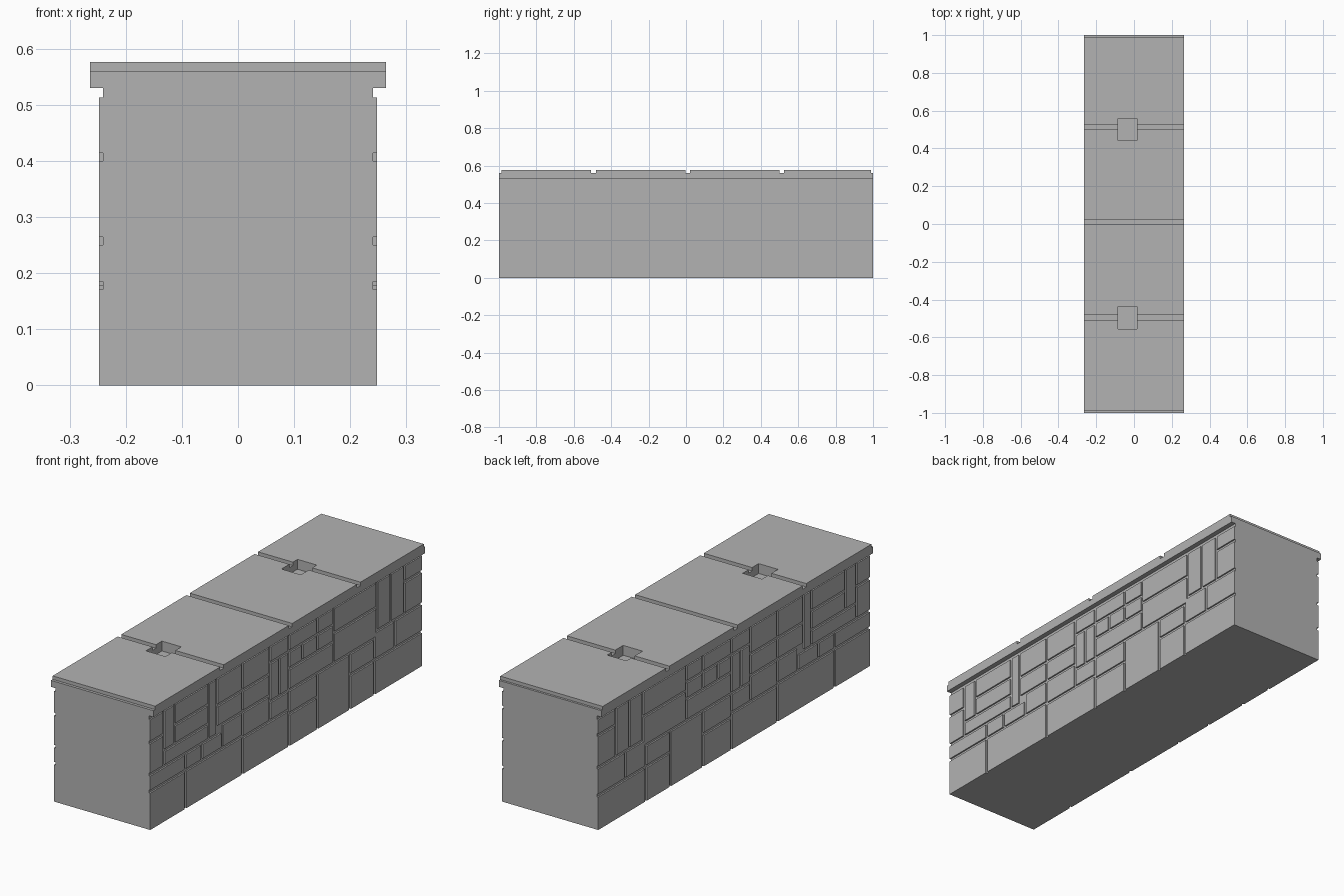
import bpy
import bmesh

if "Cube" in bpy.data.objects:
    bpy.data.objects.remove(bpy.data.objects["Cube"], do_unlink=True)

# Single stone colour
stone = bpy.data.materials.new("grey_stone")
stone.use_nodes = True
colour = (0.45, 0.45, 0.45, 1)
stone.diffuse_color = colour
stone.node_tree.nodes["Principled BSDF"].inputs["Base Color"].default_value = colour


def add_box(bm, x0, x1, y0, y1, z0, z1):
    """Add an axis-aligned box to a bmesh."""
    verts = bmesh.ops.create_cube(bm, size=1)["verts"]
    for v in verts:
        v.co.x = x1 if v.co.x > 0 else x0
        v.co.y = y1 if v.co.y > 0 else y0
        v.co.z = z1 if v.co.z > 0 else z0


def finish(bm, name):
    """Turn a bmesh into a named, coloured object."""
    bmesh.ops.recalc_face_normals(bm, faces=bm.faces)
    mesh = bpy.data.meshes.new(name)
    bm.to_mesh(mesh)
    bm.free()
    mesh.materials.append(stone)
    obj = bpy.data.objects.new(name, mesh)
    bpy.context.collection.objects.link(obj)
    return obj


CORE_X, STONE_X, CAP_X = 0.241, 0.248, 0.264
CORE_TOP, CAP_TOP, GROOVE_Z = 0.53, 0.576, 0.56
JOINT = 0.007

# Wall core, whose surface forms the bottom of the joints
bm = bmesh.new()
add_box(bm, -CORE_X, CORE_X, -1, 1, 0, CORE_TOP)
finish(bm, "wall_core")

# Stone cells in hundredths: rows are (bottom, top, joints along the wall)
courses = [
    (0, 17.8, (-100, -74, -32)),
    (0, 17, (-32, 2)),
    (0, 15, (2, 23)),
    (0, 26, (23, 47)),
    (0, 16, (47, 65, 100)),
    (17.8, 25.7, (-100, -74, -62, -47)),
    (17.8, 29, (-47, -32)),
    (17, 29, (-32, -12)),
    (17, 26, (-12, 2)),
    (15, 26, (2, 23)),
    (16, 26, (47, 65)),
    (16, 29, (65, 80, 100)),
    (25.7, 40.7, (-100, -90)),
    (40.7, 52, (-100, -90)),
    (25.7, 33, (-90, -57)),
    (33, 52, (-90, -82)),
    (33, 42, (-82, -57)),
    (42, 52, (-82, -57)),
    (25.7, 52, (-57, -51)),
    (29, 39, (-51, -32, -12)),
    (39, 52, (-51, -32, -12)),
    (26, 44, (-12, -5, 2)),
    (44, 52, (-12, 2)),
    (26, 36, (2, 35)),
    (36, 44, (2, 12, 23, 35)),
    (44, 52, (2, 23, 35)),
    (26, 40, (35, 67)),
    (40, 52, (35, 67)),
    (29, 52, (67, 77, 87)),
    (29, 44, (87, 100)),
    (44, 52, (87, 100)),
]

# Facing stones, flush with the wall ends and mirrored to the other side
bm = bmesh.new()
for bottom, top, joints in courses:
    for a, b in zip(joints, joints[1:]):
        y0 = -1 if a == -100 else a / 100 + JOINT
        y1 = 1 if b == 100 else b / 100 - JOINT
        z0 = bottom / 100 + JOINT if bottom else 0
        add_box(bm, CORE_X - 0.01, STONE_X, y0, y1, z0, top / 100 - JOINT)
stones = finish(bm, "facing_stones")
mirror = stones.modifiers.new("both_sides", "MIRROR")
mirror.use_axis[0] = True

# Cap: a long slab profile with joints cut across the top
profile = [(-1, CORE_TOP), (-1, GROOVE_Z)]
for y0, y1 in [(-0.987, -0.508), (-0.482, -0.003), (0.022, 0.499), (0.525, 0.99)]:
    profile += [(y0, GROOVE_Z), (y0, CAP_TOP), (y1, CAP_TOP), (y1, GROOVE_Z)]
profile += [(1, GROOVE_Z), (1, CORE_TOP)]
bm = bmesh.new()
face = bm.faces.new([bm.verts.new((-CAP_X, y, z)) for y, z in profile])
side = bmesh.ops.extrude_face_region(bm, geom=[face])["geom"]
moved = [g for g in side if isinstance(g, bmesh.types.BMVert)]
bmesh.ops.translate(bm, verts=moved, vec=(2 * CAP_X, 0, 0))
cap = finish(bm, "cap_slabs")

# Square post sockets cut through the cap
bm = bmesh.new()
for y in (-0.497, 0.5):
    add_box(bm, -0.085, 0.015, y - 0.059, y + 0.059, CORE_TOP - 0.03, CAP_TOP + 0.1)
cutter = finish(bm, "socket_cutter")
cutter.hide_render = True
cutter.hide_viewport = True
cut = cap.modifiers.new("sockets", "BOOLEAN")
cut.operation = "DIFFERENCE"
cut.solver = "EXACT"
cut.object = cutter
